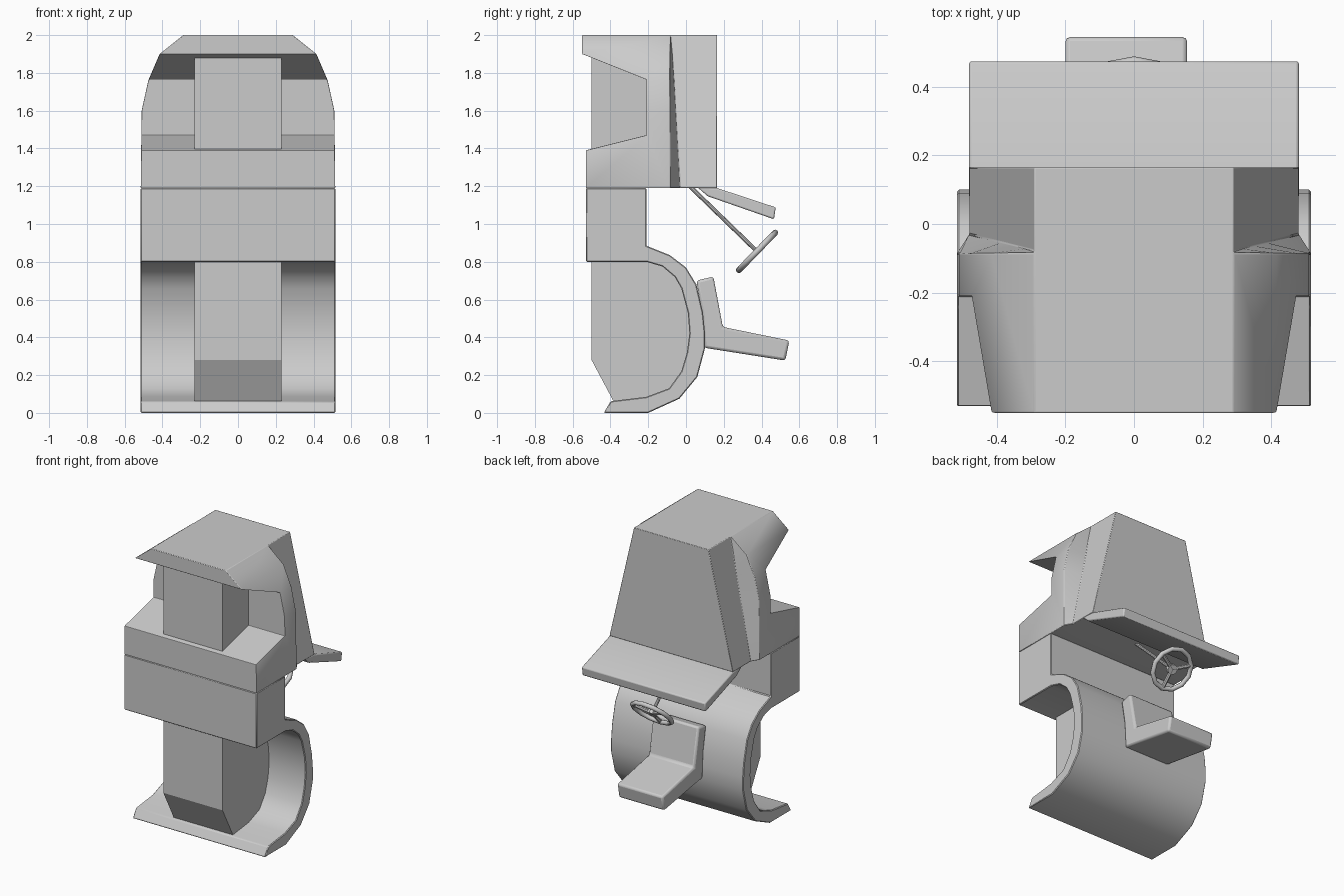
import bpy, bmesh, math
from mathutils import Vector

if "Cube" in bpy.data.objects:
    bpy.data.objects.remove(bpy.data.objects["Cube"])


def mesh_object(name, bm):
    bmesh.ops.recalc_face_normals(bm, faces=bm.faces)
    me = bpy.data.meshes.new(name)
    bm.to_mesh(me)
    bm.free()
    ob = bpy.data.objects.new(name, me)
    bpy.context.collection.objects.link(ob)
    return ob


def extrude_profile(name, pts, x0, x1):
    """Solid from a (y, z) outline, running from x0 to x1."""
    bm = bmesh.new()
    face = bm.faces.new([bm.verts.new((x0, y, z)) for y, z in pts])
    moved = bmesh.ops.extrude_face_region(bm, geom=[face])["geom"]
    bmesh.ops.translate(bm, vec=(x1 - x0, 0, 0),
                        verts=[v for v in moved if isinstance(v, bmesh.types.BMVert)])
    return mesh_object(name, bm)


def loft(name, sections):
    """Solid through closed rings that share one point count."""
    bm = bmesh.new()
    rings = [[bm.verts.new(p) for p in s] for s in sections]
    n = len(rings[0])
    for a, b in zip(rings, rings[1:]):
        for i in range(n):
            j = (i + 1) % n
            bm.faces.new((a[i], a[j], b[j], b[i]))
    bm.faces.new(rings[0])
    bm.faces.new(rings[-1])
    return mesh_object(name, bm)


def boolean(ob, other, op):
    m = ob.modifiers.new(op.lower(), 'BOOLEAN')
    m.object, m.operation, m.solver = other, op, 'EXACT'
    other.hide_render = True
    other.hide_set(True)


def bevel(ob, width, segments=2, angle=30):
    m = ob.modifiers.new("bevel", 'BEVEL')
    m.width, m.segments = width, segments
    m.limit_method, m.angle_limit = 'ANGLE', math.radians(angle)


def smooth(ob, angle=35):
    bpy.ops.object.select_all(action='DESELECT')
    ob.select_set(True)
    bpy.context.view_layer.objects.active = ob
    bpy.ops.object.shade_smooth_by_angle(angle=math.radians(angle))


def rod(name, a, b, radius, sides=10):
    a, b = Vector(a), Vector(b)
    bpy.ops.mesh.primitive_cylinder_add(vertices=sides, radius=radius,
                                        depth=(b - a).length, location=(a + b) / 2)
    ob = bpy.context.object
    ob.name = name
    ob.rotation_euler = (b - a).to_track_quat('Z', 'Y').to_euler()
    smooth(ob)
    return ob


# lower body: front band and curled fender in one profile
inner = [(-0.385, 0.064), (-0.21, 0.085), (-0.09, 0.13), (-0.025, 0.22), (0.005, 0.32),
         (0.018, 0.42), (0.01, 0.53), (-0.025, 0.66), (-0.06, 0.72), (-0.125, 0.775), (-0.21, 0.80)]
outer = [(-0.53, 0.80), (-0.53, 1.19), (-0.21, 1.19), (-0.21, 0.885), (-0.085, 0.835),
         (0.0, 0.77), (0.055, 0.68), (0.09, 0.53), (0.1, 0.43), (0.1, 0.34), (0.06, 0.19),
         (-0.035, 0.075), (-0.2, 0.0), (-0.435, 0.0), (-0.4, 0.06)]
body = extrude_profile("body_and_fender", inner + outer, -0.515, 0.515)

# cab: wide front shell stepping in to a tapered rear shell
heights = (1.19, 1.6, 1.76, 1.9, 2.0)
front_w = (0.515, 0.51, 0.475, 0.415, 0.29)


def ring(widths, ys):
    right = list(zip(widths, ys, heights))
    return right + [(-x, y, z) for x, y, z in reversed(right)]


rear_w = [0.29 + (2 - z) * 0.235 for z in heights]
step_y = [-0.078 + (2 - z) * 0.06 for z in heights]
back_y = [0.165] * 5
cab = loft("cab", [ring(front_w, [-0.55] * 5), ring(front_w, [-0.085] * 5),
                   ring(rear_w, step_y), ring(rear_w, back_y)])

# recess under the front brim
notch = extrude_profile("recess_cutter", [
    (-0.21, 1.47), (-0.21, 1.765), (-0.55, 1.9), (-0.9, 1.9),
    (-0.9, 1.1), (-0.53, 1.1), (-0.53, 1.39)], -0.8, 0.8)
boolean(cab, notch, 'DIFFERENCE')
bevel(cab, 0.008)
smooth(cab)
bevel(body, 0.005, 1, 40)
smooth(body)

# rear shelf below the cab
shelf = extrude_profile("rear_shelf", [
    (0.06, 1.195), (0.165, 1.19), (0.475, 1.088), (0.466, 1.025), (0.115, 1.147)], -0.48, 0.48)
bevel(shelf, 0.008)
smooth(shelf)

# narrow centre blocks
extrude_profile("lower_core", [(-0.5, 0.82), (-0.5, 0.28)] + inner + [(-0.21, 0.82)], -0.23, 0.23)
extrude_profile("upper_core", [(-0.5, 1.38), (-0.5, 1.88), (-0.2, 1.765), (-0.2, 1.38)], -0.23, 0.23)

# seat
seat = extrude_profile("seat", [
    (0.055, 0.70), (0.145, 0.722), (0.195, 0.455), (0.547, 0.383),
    (0.526, 0.277), (0.095, 0.345), (0.085, 0.53)], -0.2, 0.155)
bevel(seat, 0.014)
smooth(seat)

# steering column, wheel and spokes
top, hub = Vector((0, 0.02, 1.20)), Vector((0, 0.376, 0.855))
axis = (hub - top).normalized()
rod("steering_column", top, hub, 0.011)
bpy.ops.mesh.primitive_torus_add(major_radius=0.138, minor_radius=0.016, location=hub,
                                 major_segments=12, minor_segments=8)
wheel = bpy.context.object
wheel.name = "steering_wheel"
wheel.rotation_euler = axis.to_track_quat('Z', 'Y').to_euler()
smooth(wheel, 50)
rod("steering_hub", hub - axis * 0.016, hub + axis * 0.012, 0.035)
up = axis.cross(Vector((1, 0, 0))).normalized()
for i in range(3):
    t = math.radians(90 + 120 * i)
    rod(f"wheel_spoke_{i + 1}", hub, hub + (Vector((1, 0, 0)) * math.cos(t) + up * math.sin(t)) * 0.138, 0.013, 8)
